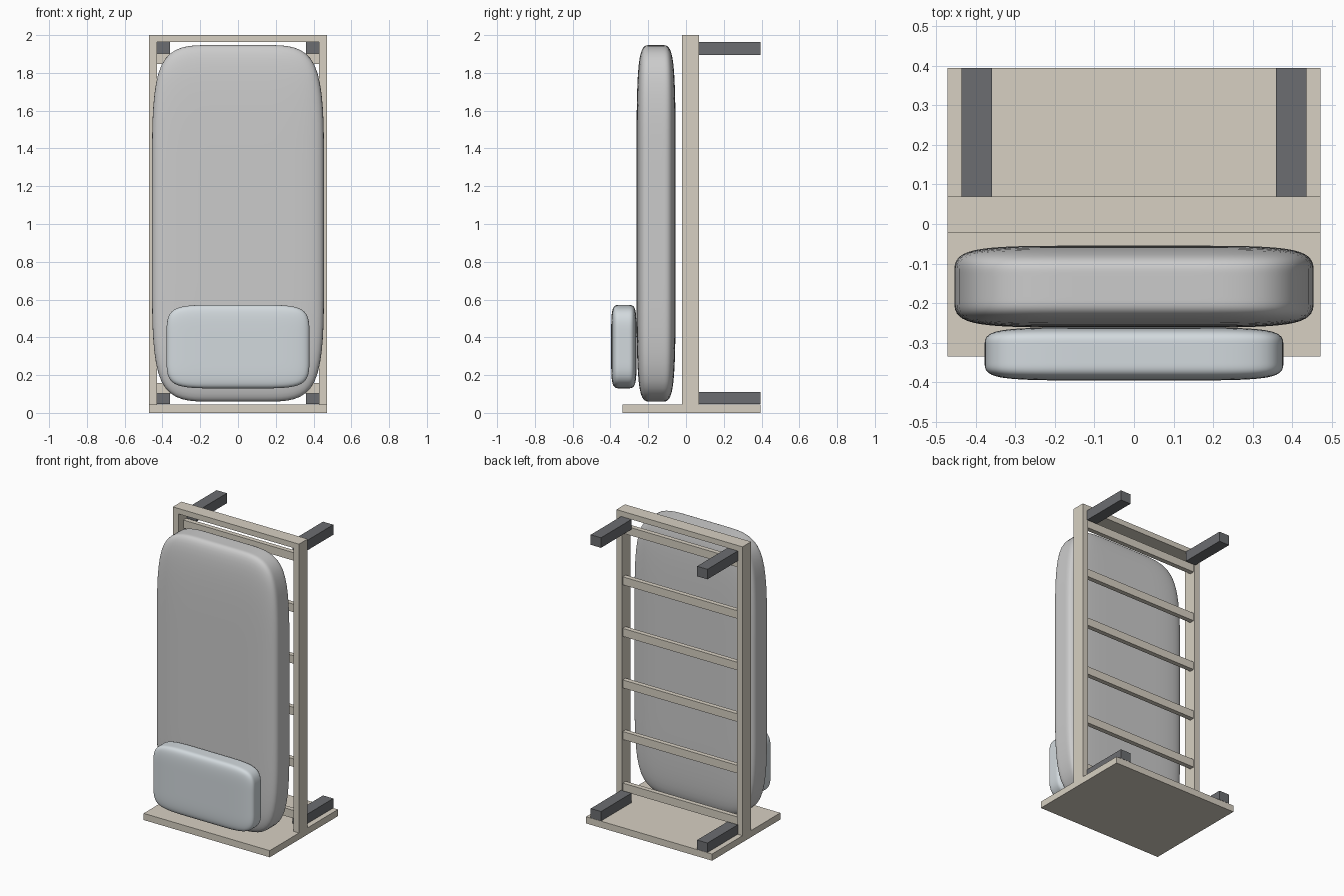
import bpy, bmesh

if "Cube" in bpy.data.objects:
    bpy.data.objects.remove(bpy.data.objects["Cube"])


def material(name, rgb):
    m = bpy.data.materials.new(name)
    m.diffuse_color = (*rgb, 1)
    m.use_nodes = True
    m.node_tree.nodes["Principled BSDF"].inputs["Base Color"].default_value = m.diffuse_color
    return m


WOOD = material("pale_wood", (0.68, 0.63, 0.54))
DARK = material("dark_grey", (0.15, 0.155, 0.165))
SHEET = material("sheet", (0.72, 0.72, 0.70))
PILLOW = material("pillow_cloth", (0.65, 0.70, 0.73))


def box(name, x, y, z, mat, soft=False):
    """Box from (min, max) ranges; soft boxes become rounded cushions."""
    bm = bmesh.new()
    bmesh.ops.create_cube(bm, size=1)
    if soft:
        bmesh.ops.subdivide_edges(bm, edges=bm.edges[:], cuts=2, use_grid_fill=True)
    for v in bm.verts:
        for i, (a, b) in enumerate((x, y, z)):
            v.co[i] = (a + b) / 2 + v.co[i] * (b - a)
    me = bpy.data.meshes.new(name)
    bm.to_mesh(me)
    bm.free()
    me.materials.append(mat)
    ob = bpy.data.objects.new(name, me)
    bpy.context.collection.objects.link(ob)
    if soft:
        sub = ob.modifiers.new("round", 'SUBSURF')
        sub.levels = sub.render_levels = 3
        for p in me.polygons:
            p.use_smooth = True
    return ob


# Bed standing on its headboard
box("headboard", (-0.472, 0.472), (-0.335, 0.395), (0, 0.045), WOOD)
box("foot_rail", (-0.472, 0.472), (-0.022, 0.07), (1.963, 2.0), WOOD)

# Side rails and legs, left and right
for side, s in (("left", -1), ("right", 1)):
    box(side + "_rail", sorted((s * 0.43, s * 0.472)), (-0.022, 0.07), (0.045, 1.963), WOOD)
    for end, z in (("head", (0.046, 0.11)), ("foot", (1.895, 1.963))):
        box(f"{side}_{end}_leg", sorted((s * 0.36, s * 0.437)), (0.07, 0.395), z, DARK)

# Cross slats
for i in range(6):
    z = 0.13 + i * 0.349
    box(f"slat_{i + 1}", (-0.432, 0.432), (0.03, 0.062), (z - 0.027, z + 0.027), WOOD)

# Soft parts
box("mattress", (-0.455, 0.455), (-0.262, -0.055), (0.06, 1.947), SHEET, soft=True)
box("pillow", (-0.378, 0.378), (-0.396, -0.262), (0.13, 0.572), PILLOW, soft=True)
